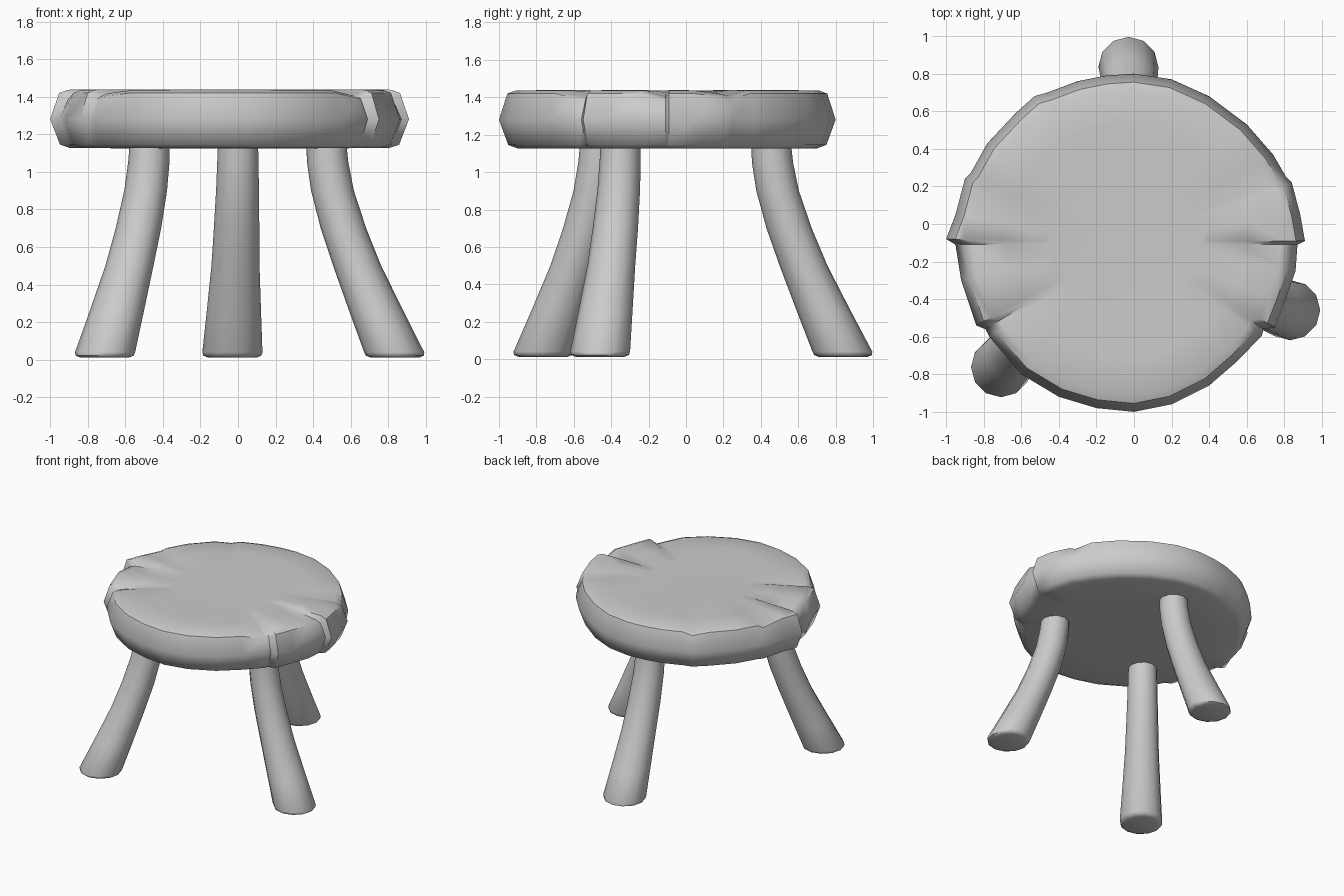
import bpy, bmesh, math


def loft(name, rings, angle=50):
    """Closed skin through a stack of rings, listed bottom to top."""
    bm = bmesh.new()
    loops = [[bm.verts.new(p) for p in ring] for ring in rings]
    n = len(loops[0])
    for a, b in zip(loops, loops[1:]):
        for i in range(n):
            j = (i + 1) % n
            bm.faces.new((a[i], a[j], b[j], b[i]))
    bm.faces.new(loops[0][::-1])
    bm.faces.new(loops[-1])
    bmesh.ops.recalc_face_normals(bm, faces=bm.faces)
    mesh = bpy.data.meshes.new(name)
    bm.to_mesh(mesh)
    bm.free()
    obj = bpy.data.objects.new(name, mesh)
    bpy.context.collection.objects.link(obj)
    bpy.ops.object.select_all(action='DESELECT')
    obj.select_set(True)
    bpy.context.view_layer.objects.active = obj
    bpy.ops.object.shade_smooth_by_angle(angle=math.radians(angle))
    return obj


# Seat: rough-hewn slab, outline runs counter-clockwise with small split steps
outline = [
    (0.91, -0.09), (0.885, 0.05), (0.84, 0.22), (0.81, 0.25), (0.74, 0.37),
    (0.60, 0.53), (0.40, 0.68), (0.20, 0.77), (0.00, 0.80), (-0.15, 0.79),
    (-0.30, 0.76), (-0.46, 0.70), (-0.53, 0.68), (-0.63, 0.59), (-0.78, 0.43),
    (-0.87, 0.27), (-0.90, 0.24), (-0.95, 0.05), (-1.00, -0.08), (-0.95, -0.11),
    (-0.92, -0.30), (-0.84, -0.54), (-0.79, -0.56), (-0.77, -0.60), (-0.60, -0.80),
    (-0.40, -0.92), (-0.20, -0.98), (0.00, -1.00), (0.20, -0.96), (0.40, -0.86),
    (0.55, -0.73), (0.68, -0.595), (0.69, -0.56), (0.75, -0.55), (0.80, -0.42),
    (0.86, -0.25), (0.87, -0.11)]
# How far the top sinks beside each split
dips = {2: 0.02, 3: 0.03, 12: 0.02, 16: 0.02, 19: 0.035, 22: 0.035,
        23: 0.02, 31: 0.03, 32: 0.03, 36: 0.035}
CX, CY = -0.04, -0.10
# (scale, height, share of dip)
profile = [(0.55, 1.125, 0), (0.89, 1.127, 0), (0.945, 1.145, 0), (1.0, 1.28, 0),
           (0.95, 1.42, 1), (0.90, 1.437, 1), (0.70, 1.438, 0.3), (0.45, 1.435, 0)]
loft("seat", [[(CX + (x - CX) * s, CY + (y - CY) * s, z - k * dips.get(i, 0))
               for i, (x, y) in enumerate(outline)] for s, z, k in profile])

# Legs: curved, flaring towards the floor; (height, outward share, radius)
bend = [(1.20, -0.01, 0.105), (1.05, 0.02, 0.11), (0.90, 0.09, 0.114),
        (0.70, 0.25, 0.121), (0.50, 0.45, 0.128), (0.25, 0.74, 0.145),
        (0.04, 0.99, 0.16), (0.022, 1.0, 0.155), (0.012, 1.0, 0.13)]


def leg(name, top, foot, sides=12):
    rings = []
    for z, t, r in reversed(bend):
        cx = top[0] + (foot[0] - top[0]) * t
        cy = top[1] + (foot[1] - top[1]) * t
        rings.append([(cx + r * math.cos(math.tau * i / sides),
                       cy + r * math.sin(math.tau * i / sides), z)
                      for i in range(sides)])
    loft(name, rings, 60)


leg("back_leg", (0.00, 0.455), (-0.03, 0.84))
leg("right_leg", (0.47, -0.35), (0.835, -0.46))
leg("left_leg", (-0.47, -0.46), (-0.71, -0.765))
